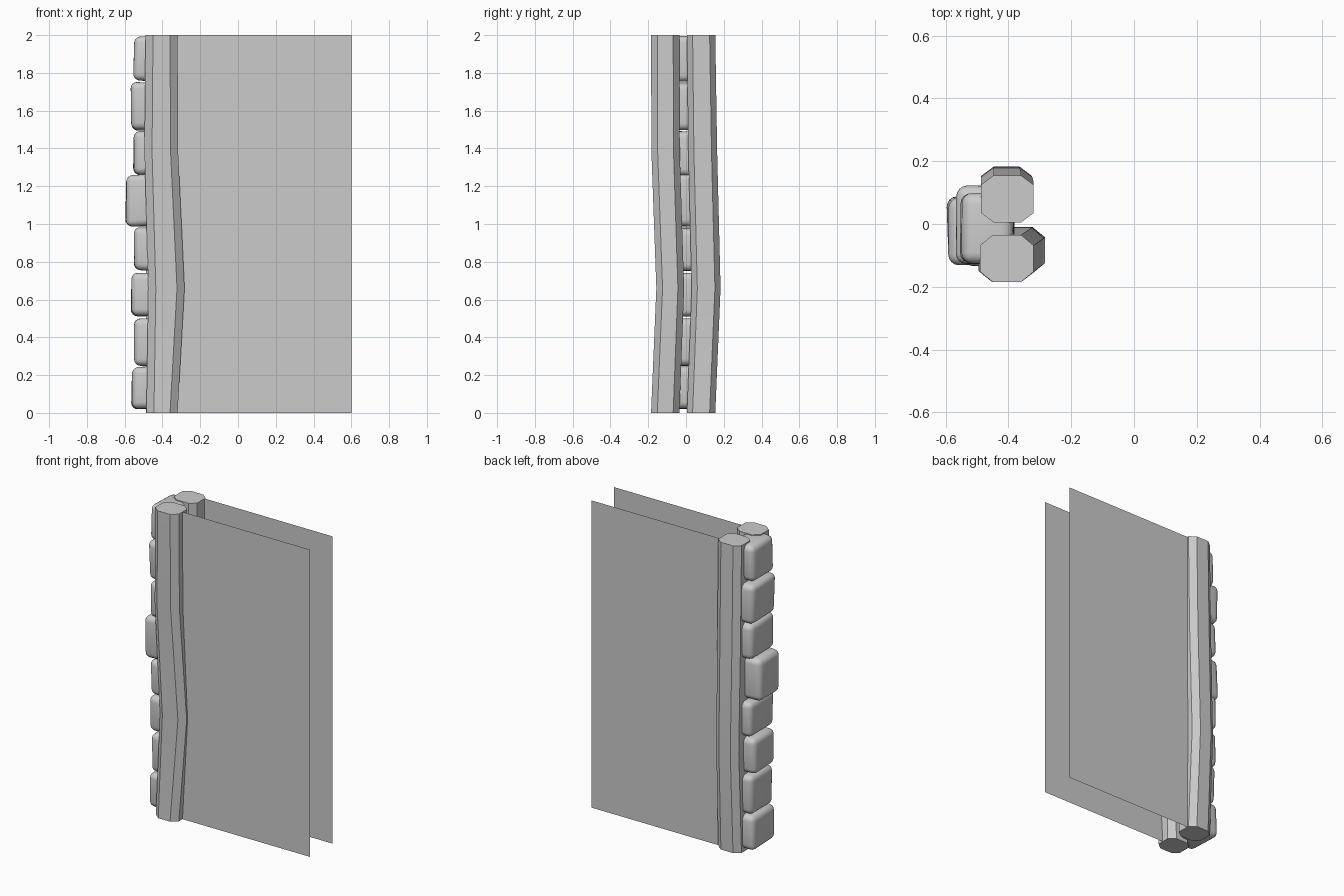
import bpy, bmesh, random
from mathutils import Vector

random.seed(4)
cube = bpy.data.objects.get("Cube")
if cube:
    bpy.data.objects.remove(cube, do_unlink=True)

grey = bpy.data.materials.new("stone_grey")
grey.use_nodes = True
colour = (0.6, 0.6, 0.6, 1)
grey.diffuse_color = colour
grey.node_tree.nodes["Principled BSDF"].inputs["Base Color"].default_value = colour


def finish(name, bm, smooth=None):
    mesh = bpy.data.meshes.new(name)
    bm.to_mesh(mesh)
    bm.free()
    mesh.materials.append(grey)
    ob = bpy.data.objects.new(name, mesh)
    bpy.context.collection.objects.link(ob)
    if smooth:
        bpy.ops.object.select_all(action='DESELECT')
        ob.select_set(True)
        bpy.context.view_layer.objects.active = ob
        bpy.ops.object.shade_smooth_by_angle(angle=smooth)
    return ob


# Chamfered post lofted through (z, x0, x1, y0, y1) sections
def post(name, sections, cx, cy):
    bm = bmesh.new()
    rings = []
    for z, x0, x1, y0, y1 in sections:
        pts = [(x0 + cx, y0), (x1 - cx, y0), (x1, y0 + cy), (x1, y1 - cy),
               (x1 - cx, y1), (x0 + cx, y1), (x0, y1 - cy), (x0, y0 + cy)]
        rings.append([bm.verts.new((x, y, z)) for x, y in pts])
    for a, b in zip(rings, rings[1:]):
        for i in range(8):
            j = (i + 1) % 8
            bm.faces.new((a[i], a[j], b[j], b[i]))
    bm.faces.new(rings[0][::-1])
    bm.faces.new(rings[-1])
    finish(name, bm, 0.4)


post("front_post", [(0, -.485, -.32, -.185, -.035),
                    (.66, -.475, -.283, -.157, -.01),
                    (1.38, -.495, -.317, -.183, -.033),
                    (2, -.49, -.32, -.185, -.035)], .04, .033)
post("back_post", [(0, -.487, -.32, .005, .155),
                   (.66, -.487, -.325, .03, .183),
                   (1.38, -.487, -.32, .012, .165),
                   (2, -.487, -.32, .005, .155)], .04, .03)

# Thin wall sheets on the two sides
for name, y in (("front_wall", -.114), ("back_wall", .114)):
    bm = bmesh.new()
    corners = [(-.4, y, 0), (.6, y, 0), (.6, y, 2), (-.4, y, 2)]
    if y > 0:
        corners.reverse()
    bm.faces.new([bm.verts.new(c) for c in corners])
    finish(name, bm)

# Rounded end stones: (bottom, top, outer x, front y, back y)
stones = [(.015, .25, -.568, -.14, .12), (.245, .51, -.552, -.13, .12),
          (.505, .75, -.57, -.125, .11), (.745, .985, -.555, -.135, .125),
          (.98, 1.27, -.6, -.14, .095), (1.25, 1.495, -.558, -.14, .125),
          (1.49, 1.755, -.57, -.13, .125), (1.75, 2, -.556, -.13, .1)]
for n, (z0, z1, x0, y0, y1) in enumerate(stones):
    bm = bmesh.new()
    bmesh.ops.create_cube(bm, size=1)
    size = Vector((-.38 - x0, y1 - y0, z1 - z0))
    mid = Vector((x0 - .38, y0 + y1, z0 + z1)) / 2
    for v in bm.verts:
        shrink = Vector([random.uniform(.9, 1) for _ in range(3)])
        v.co = mid + v.co * size * shrink
    bmesh.ops.bevel(bm, geom=bm.edges[:], offset=.035, segments=4,
                    profile=.5, affect='EDGES')
    finish(f"end_stone_{n + 1}", bm, 0.7)
